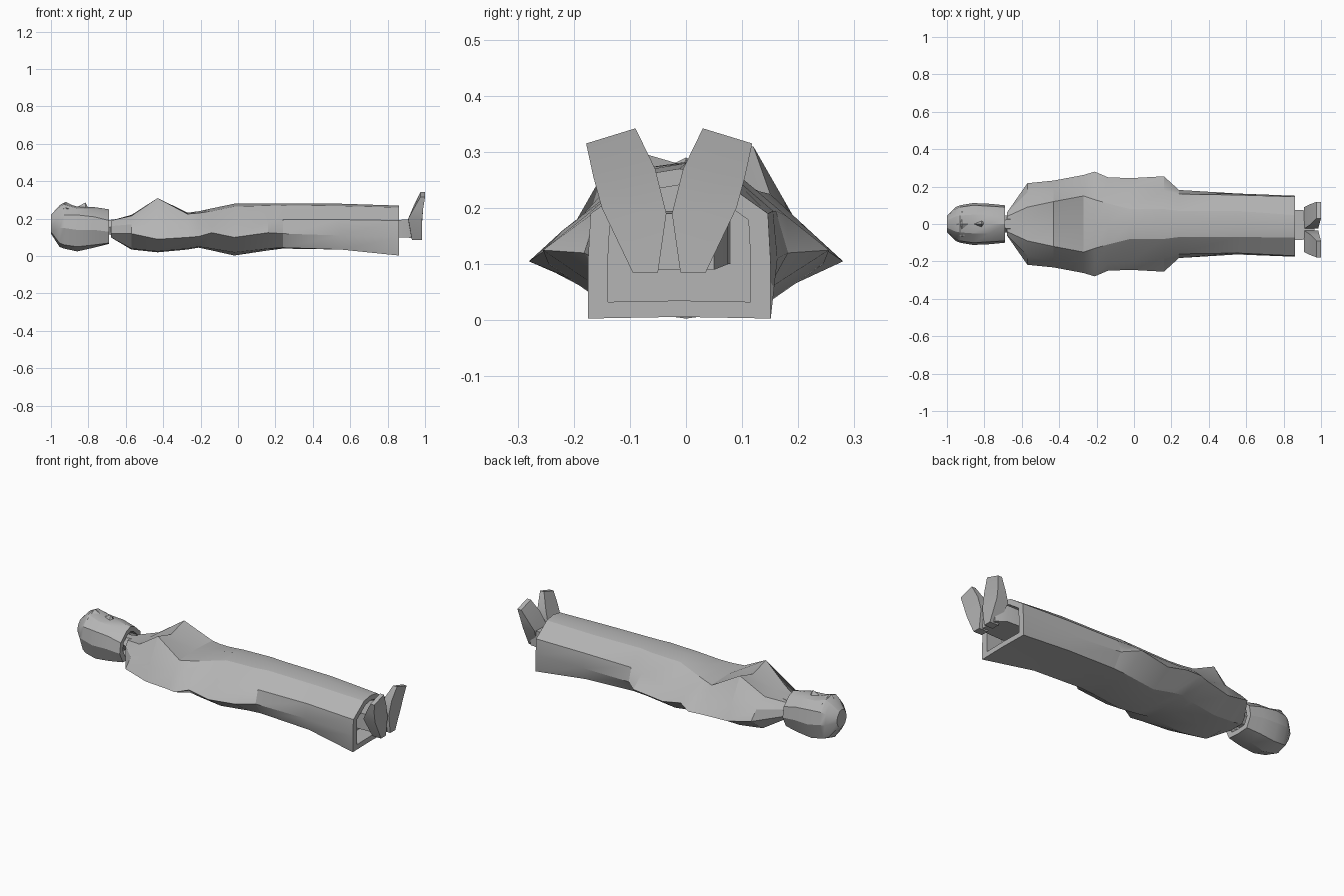
import bpy, bmesh, math
from mathutils import Vector

cube = bpy.data.objects.get("Cube")
if cube:
    bpy.data.objects.remove(cube, do_unlink=True)

GREY = (0.46, 0.46, 0.46, 1)
mat = bpy.data.materials.new("stone grey")
mat.use_nodes = True
mat.diffuse_color = GREY
mat.node_tree.nodes["Principled BSDF"].inputs["Base Color"].default_value = GREY


def loft(name, rings, angle=25):
    """Skin a list of equal-length point rings and cap both ends."""
    bm = bmesh.new()
    vs = [[bm.verts.new(p) for p in r] for r in rings]
    n = len(rings[0])
    for a, b in zip(vs, vs[1:]):
        for i in range(n):
            j = (i + 1) % n
            bm.faces.new((a[i], a[j], b[j], b[i]))
    bm.faces.new(vs[0])
    bm.faces.new(vs[-1])
    bmesh.ops.recalc_face_normals(bm, faces=bm.faces)
    me = bpy.data.meshes.new(name)
    bm.to_mesh(me)
    bm.free()
    me.materials.append(mat)
    ob = bpy.data.objects.new(name, me)
    bpy.context.collection.objects.link(ob)
    bpy.ops.object.select_all(action='DESELECT')
    ob.select_set(True)
    bpy.context.view_layer.objects.active = ob
    bpy.ops.object.shade_smooth_by_angle(angle=math.radians(angle))
    return ob


def ring(x, low, sides, high, dy=0):
    """Mirrored cross-section: bottom centre, side points going up, top centre."""
    right = [(x, dy - y, z) for y, z in sides]
    left = [(x, dy + y, z) for y, z in reversed(sides)]
    return [(x, dy, low)] + right + [(x, dy, high)] + left


def recess(rings, scale, depth):
    """Hollow out the last ring: an inner rim, then a floor set back along x."""
    last = [Vector(p) for p in rings[-1]]
    c = sum(last, Vector()) / len(last)
    rim = [c + (p - c) * scale for p in last]
    return rings + [rim, [p + Vector((depth, 0, 0)) for p in rim]]


# Long gown with the arms wrapped against the sides
gown = [
    ring(-.68, .10, [(.04, .10), (.06, .12), (.06, .16), (.04, .19)], .19),
    ring(-.57, .035, [(.11, .04), (.218, .12), (.17, .17), (.09, .215)], .22),
    ring(-.43, .02, [(.12, .025), (.232, .09), (.20, .17), (.12, .31)], .275),
    ring(-.27, .035, [(.13, .04), (.262, .10), (.20, .17), (.15, .225)], .232),
    ring(-.21, .045, [(.14, .05), (.28, .105), (.22, .16), (.13, .23)], .24),
    ring(-.14, .03, [(.14, .04), (.25, .125), (.21, .16), (.11, .24)], .255),
    ring(-.02, .003, [(.13, .02), (.245, .10), (.20, .165), (.08, .265)], .28),
    ring(.16, .03, [(.13, .04), (.255, .125), (.18, .185), (.08, .27)], .28),
    ring(.24, .04, [(.13, .045), (.182, .12), (.16, .195), (.07, .272)], .282),
    ring(.55, .04, [(.135, .035), (.163, .11), (.155, .195), (.07, .268)], .28),
    ring(.86, .006, [(.163, .003), (.163, .10), (.158, .19), (.06, .26)], .27, -.012),
]
loft("gown", recess(gown, .78, -.10))

# Head with the hair hanging round an open neck side
head = [
    ring(-1.0, .12, [(.03, .13), (.045, .16), (.04, .19), (.02, .215)], .22),
    ring(-.955, .05, [(.06, .07), (.09, .15), (.08, .21), (.04, .26)], .27),
    ring(-.93, .04, [(.07, .06), (.10, .15), (.09, .22), (.045, .275)], .285),
    ring(-.86, .025, [(.08, .05), (.112, .14), (.10, .22), (.05, .255)], .265),
    ring(-.77, .045, [(.08, .06), (.108, .14), (.095, .21), (.05, .25)], .262),
    ring(-.69, .065, [(.07, .07), (.10, .13), (.09, .19), (.04, .235)], .25),
]
loft("head", recess(head, .7, -.05))

# Nose wedge
loft("nose", [ring(-.86, .24, [(.008, .25)], .262),
              ring(-.815, .24, [(.022, .25)], .287),
              ring(-.805, .24, [(.018, .25)], .265)])

# Hair fringe ridge over the forehead
loft("fringe", [ring(-.95, .24, [(.05, .25)], .275),
                ring(-.92, .24, [(.07, .255)], .29),
                ring(-.885, .24, [(.05, .25)], .272)])


# Neck
def tube(x, r, z):
    return [(x, r * math.cos(t * math.pi / 3), z + r * math.sin(t * math.pi / 3))
            for t in range(6)]


loft("neck", [tube(-.78, .045, .16), tube(-.70, .042, .155), tube(-.62, .06, .15)])


# Ankles, side by side and slightly off centre
def box_ring(x, y0, y1, z0, z1):
    return [(x, y0, z0), (x, y1, z0), (x, y1, z1), (x, y0, z1)]


loft("ankles", [box_ring(.74, -.09, .08, .10, .19),
                box_ring(.90, -.085, .075, .10, .195),
                box_ring(.965, -.06, .05, .09, .19)])


# Feet, toes pointing up and splayed outward
def foot_ring(side, z_in, z_out, inner, outer, x0, x1):
    yi, yo = -.03 + side * inner, -.03 + side * outer
    return [(x0, yi, z_in), (x1, yi, z_in), (x1, yo, z_out), (x0, yo, z_out)]


for side, name in ((-1, "right_foot"), (1, "left_foot")):
    loft(name, [
        foot_ring(side, .085, .085, .02, .065, .93, .985),
        foot_ring(side, .19, .20, .005, .12, .91, .985),
        foot_ring(side, .27, .255, .025, .135, .94, .99),
        foot_ring(side, .342, .315, .06, .148, .975, 1.0),
    ])
